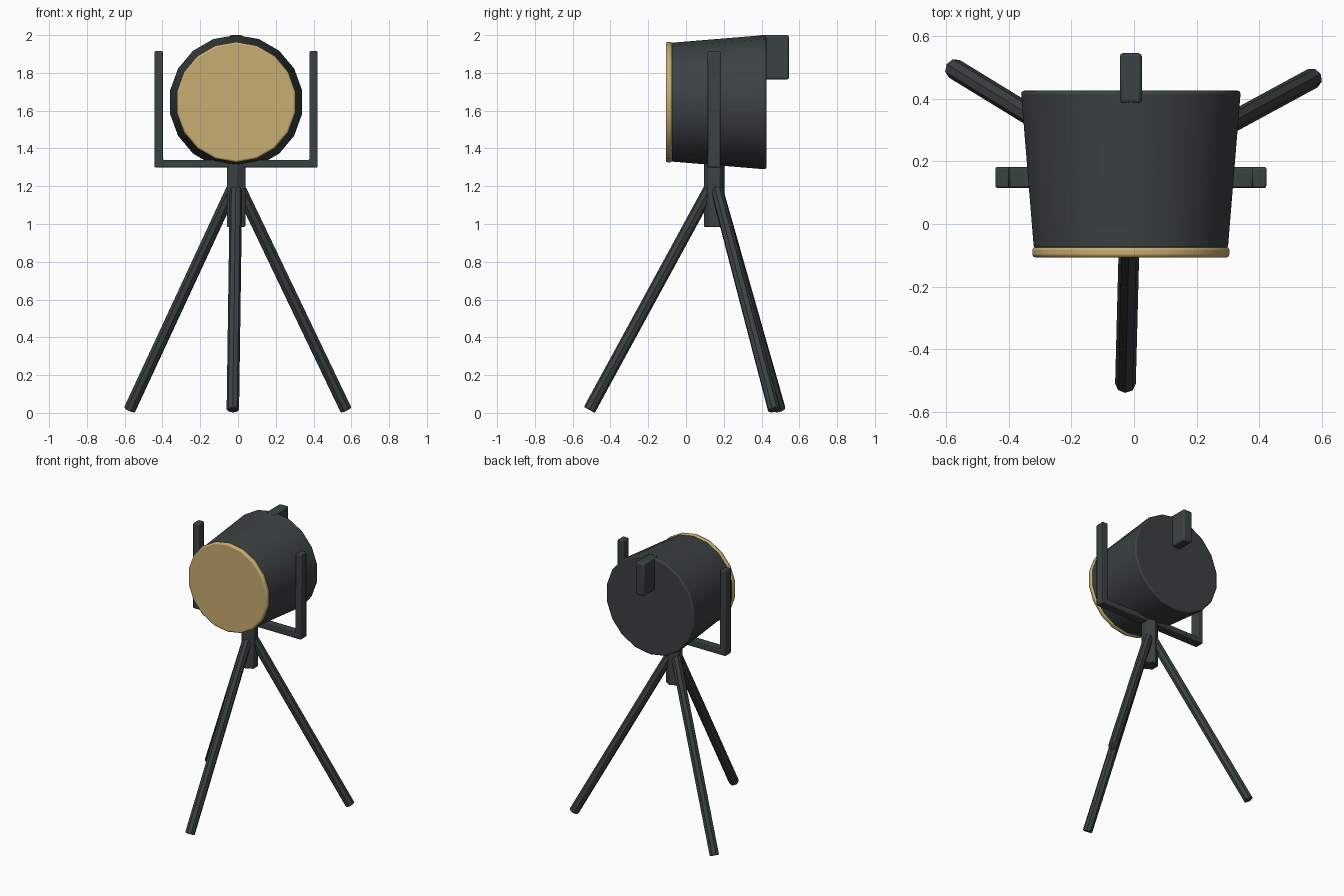
import bpy, bmesh, math
from mathutils import Vector

if "Cube" in bpy.data.objects:
    bpy.data.objects.remove(bpy.data.objects["Cube"])

CX, CY, CZ = -0.01, 0.15, 1.645   # stand axis and lamp height


def material(name, rgb):
    m = bpy.data.materials.new(name)
    m.diffuse_color = (*rgb, 1)
    m.use_nodes = True
    m.node_tree.nodes["Principled BSDF"].inputs["Base Color"].default_value = m.diffuse_color
    return m


dark = material("dark_metal", (0.044, 0.053, 0.053))
amber = material("amber_glass", (0.58, 0.42, 0.165))


def finish(name, bm, mat, bevel):
    bmesh.ops.recalc_face_normals(bm, faces=bm.faces)
    me = bpy.data.meshes.new(name)
    bm.to_mesh(me)
    bm.free()
    me.materials.append(mat)
    ob = bpy.data.objects.new(name, me)
    bpy.context.collection.objects.link(ob)
    if bevel:
        mod = ob.modifiers.new("soft_edges", "BEVEL")
        mod.width, mod.segments, mod.limit_method = bevel, 2, "ANGLE"
        mod.angle_limit = math.radians(50)
    bpy.ops.object.select_all(action="DESELECT")
    ob.select_set(True)
    bpy.context.view_layer.objects.active = ob
    bpy.ops.object.shade_smooth_by_angle(angle=math.radians(32))
    return ob


def rod(name, a, b, r1, r2, sides, mat, bevel):
    """Cone or cylinder running from point a to point b."""
    a, b = Vector(a), Vector(b)
    bm = bmesh.new()
    bmesh.ops.create_cone(bm, cap_ends=True, segments=sides, radius1=r1,
                          radius2=r2, depth=(b - a).length)
    rot = (b - a).to_track_quat("Z", "Y").to_matrix().to_4x4()
    bm.transform(rot)
    bmesh.ops.translate(bm, verts=bm.verts, vec=(a + b) / 2)
    return finish(name, bm, mat, bevel)


def extrude_xz(name, pts, y0, y1, mat, bevel):
    """Outline in the front plane, extruded from y0 to y1."""
    bm = bmesh.new()
    face = bm.faces.new([bm.verts.new((x, y0, z)) for x, z in pts])
    new = bmesh.ops.extrude_face_region(bm, geom=[face])["geom"]
    bmesh.ops.translate(bm, vec=(0, y1 - y0, 0),
                        verts=[v for v in new if isinstance(v, bmesh.types.BMVert)])
    return finish(name, bm, mat, bevel)


# Lamp housing, lens and rear box
rod("lamp_housing", (CX, -0.08, CZ), (CX, 0.425, CZ), 0.314, 0.356, 18, dark, 0.01)
rod("lens", (CX, -0.107, CZ), (CX, -0.073, CZ), 0.319, 0.319, 18, amber, 0.01)
extrude_xz("rear_box", [(-0.045, 1.765), (0.025, 1.765), (0.025, 2.0), (-0.045, 2.0)],
           0.385, 0.545, dark, 0.01)

# U-shaped yoke
half = [(0.432, 1.30), (0.432, 1.915), (0.388, 1.915), (0.388, 1.34)]
outline = half + [(-x, z) for x, z in reversed(half)]
extrude_xz("yoke", [(x + CX, z) for x, z in outline], 0.115, 0.182, dark, 0.006)

# Centre post
rod("centre_post", (CX, CY, 0.985), (CX, CY, 1.32), 0.056, 0.056, 6, dark, 0.004)

# Tripod legs
for i, deg in enumerate((-91.5, 28.5, 148.5)):
    c, s = math.cos(math.radians(deg)), math.sin(math.radians(deg))
    rod(f"leg_{i + 1}", (CX + 0.662 * c, CY + 0.662 * s, 0.016),
        (CX + 0.025 * c, CY + 0.025 * s, 1.185), 0.033, 0.033, 8, dark, 0.005)
